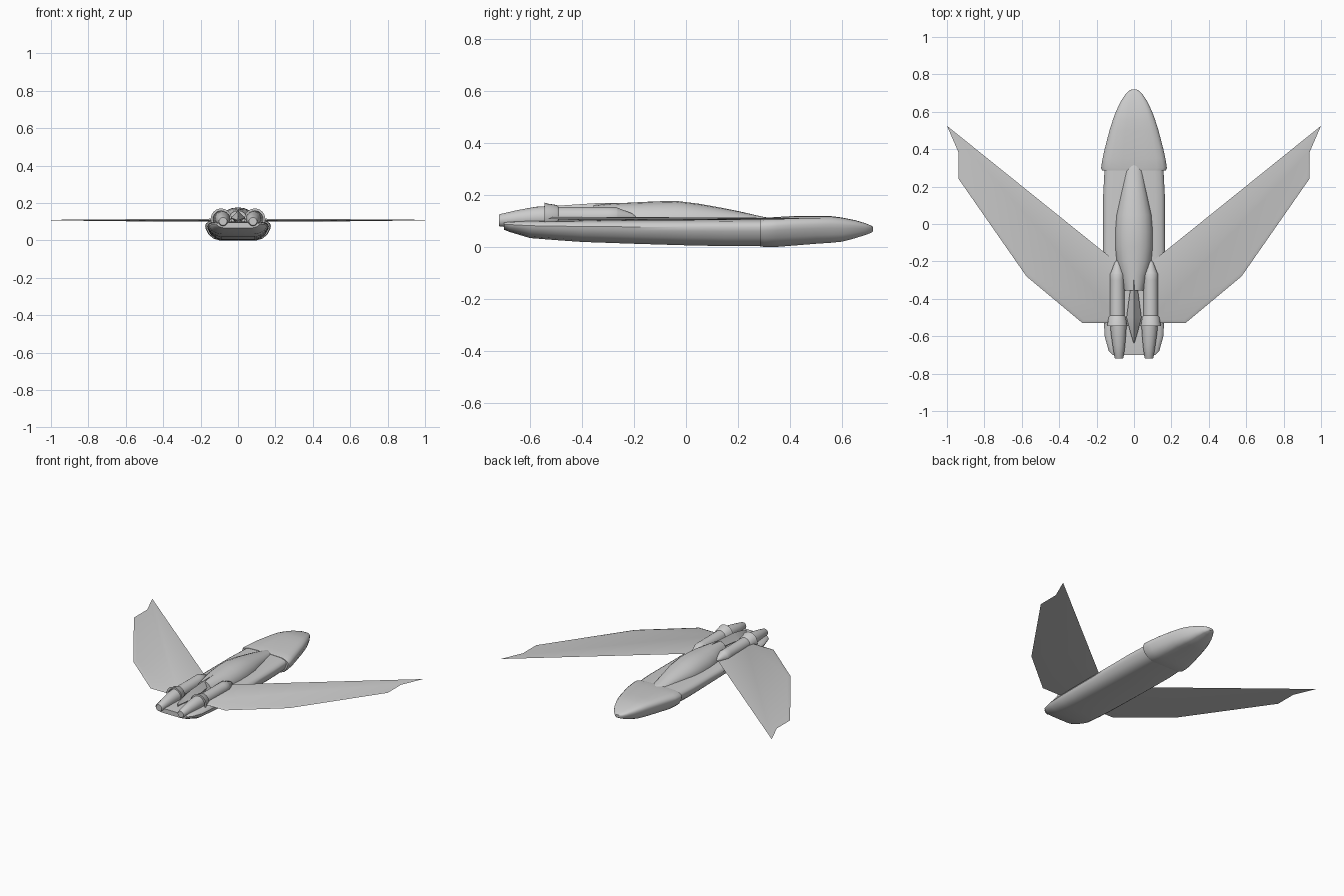
import bpy, bmesh, math
from mathutils import Vector


def finish(name, bm, angle=35):
    bmesh.ops.recalc_face_normals(bm, faces=bm.faces)
    me = bpy.data.meshes.new(name)
    bm.to_mesh(me)
    bm.free()
    ob = bpy.data.objects.new(name, me)
    bpy.context.collection.objects.link(ob)
    bpy.ops.object.select_all(action='DESELECT')
    ob.select_set(True)
    bpy.context.view_layer.objects.active = ob
    bpy.ops.object.shade_smooth_by_angle(angle=math.radians(angle))
    return ob


def mirror(ob):
    ob.modifiers.new("mirror", 'MIRROR').use_axis[0] = True


def skin(name, rings, angle=35):
    # joins equal-length rings of points and caps both ends
    bm = bmesh.new()
    vs = [[bm.verts.new(p) for p in r] for r in rings]
    n = len(vs[0])
    for a, b in zip(vs, vs[1:]):
        for i in range(n):
            j = (i + 1) % n
            bm.faces.new((a[i], a[j], b[j], b[i]))
    bm.faces.new(vs[0])
    bm.faces.new(vs[-1])
    return finish(name, bm, angle)


def loft(name, profile, stations, angle=35):
    # profile: right half (x, z) in 0..1; stations: y, half width, bottom, top
    full = profile + [(-x, z) for x, z in reversed(profile) if x > 0]
    return skin(name, [[(x * w, y, b + z * (t - b)) for x, z in full]
                       for y, w, b, t in stations], angle)


def lathe(name, x, z, stations, n=24):
    return skin(name, [[(x + r * math.cos(2 * math.pi * i / n), y,
                         z + r * math.sin(2 * math.pi * i / n)) for i in range(n)]
                       for y, r in stations])


# Hull: flat belly, broad rounded shoulder
SECTION = [(0, 0), (.55, 0), (.75, .09), (.9, .3), (.98, .55), (1, .7),
           (.97, .82), (.88, .92), (.7, .98), (.35, 1), (0, 1)]
loft("hull", SECTION, [
    (-.70, .115, .066, .096), (-.68, .135, .058, .098), (-.60, .157, .034, .102),
    (-.50, .162, .026, .103), (-.40, .164, .019, .104), (-.2, .165, .012, .105),
    (0, .165, .006, .106), (.15, .165, .003, .107), (.34, .155, .003, .107)])

# Nose cowl, slightly wider than the hull
loft("nose_cowl", SECTION, [
    (.285, .170, .002, .109), (.30, .176, 0, .112), (.35, .168, 0, .115),
    (.40, .157, .004, .118), (.50, .131, .012, .119), (.56, .112, .016, .118),
    (.60, .097, .020, .113), (.65, .074, .033, .103), (.69, .048, .046, .091),
    (.71, .030, .053, .083), (.72, .012, .060, .077)])

# Canopy and tapered dorsal spine
DOME = [(0, 0), (1, 0), (.97, .25), (.85, .55), (.62, .8), (.33, .95), (0, 1)]
loft("canopy", DOME, [
    (.33, .012, .095, .108), (.32, .030, .095, .112), (.29, .044, .095, .117),
    (.2, .061, .095, .138), (.15, .072, .095, .148), (.05, .094, .095, .166),
    (-.04, .101, .095, .177), (-.12, .101, .095, .175), (-.2, .094, .095, .171),
    (-.28, .072, .095, .167), (-.355, .054, .095, .160)])
loft("dorsal_spine", [(0, 0), (1, .45), (.35, .8), (0, 1)], [
    (-.19, .004, .09, .168), (-.35, .020, .09, .168), (-.50, .040, .09, .158),
    (-.57, .022, .092, .145), (-.635, .003, .095, .125)], 20)

# Engines: intake spike, barrel, flared collar and nozzle
mirror(lathe("engine_barrel", .09, .115, [
    (-.195, .004), (-.21, .015), (-.262, .035), (-.268, .038), (-.30, .038),
    (-.49, .039), (-.498, .046), (-.535, .052), (-.545, .056), (-.545, .044),
    (-.53, .040)]))
nozzle = skin("engine_nozzle", [
    [(x + r * math.cos(a * math.pi / 12), y, z + r * math.sin(a * math.pi / 12))
     for a in range(24)]
    for y, x, z, r in [(-.52, .083, .115, .043), (-.58, .083, .113, .041),
                       (-.65, .081, .108, .033), (-.715, .08, .102, .024),
                       (-.72, .08, .102, .021)]])
mirror(nozzle)

# Forward-swept wing: thin plate with bevelled trailing edge and ridged underside
edge = [(.08, -.215), (1, .525), (.937, .38), (.937, .24), (.575, -.28),
        (.275, -.53), (.08, -.53)]
inner = [(.08, -.215), (1, .525), (.930, .38), (.925, .25), (.562, -.265),
         (.268, -.513), (.08, -.513)]
bm = bmesh.new()
rim = [bm.verts.new((x, y, .108)) for x, y in edge]
top = [rim[0], rim[1]] + [bm.verts.new((x, y, .117 - .006 * x)) for x, y in inner[2:]]
low = [bm.verts.new((x, y, z)) for x, y, z in
       [(.08, -.36, .100), (.45, -.10, .101), (.80, .27, .105)]]
bm.faces.new(top)
for i in range(2, 6):
    bm.faces.new((top[i], top[i + 1], rim[i + 1], rim[i]))
bm.faces.new((rim[1], top[2], rim[2]))
for ids in [(rim[0], rim[1], low[1]), (rim[0], low[1], low[0]),
            (rim[1], low[2], low[1]), (rim[1], rim[2], low[2]),
            (rim[2], rim[3], low[2]), (rim[3], rim[4], low[1], low[2]),
            (rim[4], rim[5], low[1]), (rim[5], rim[6], low[0], low[1]),
            (rim[0], low[0], rim[6], top[6])]:
    bm.faces.new(ids)
mirror(finish("wing", bm, 30))
